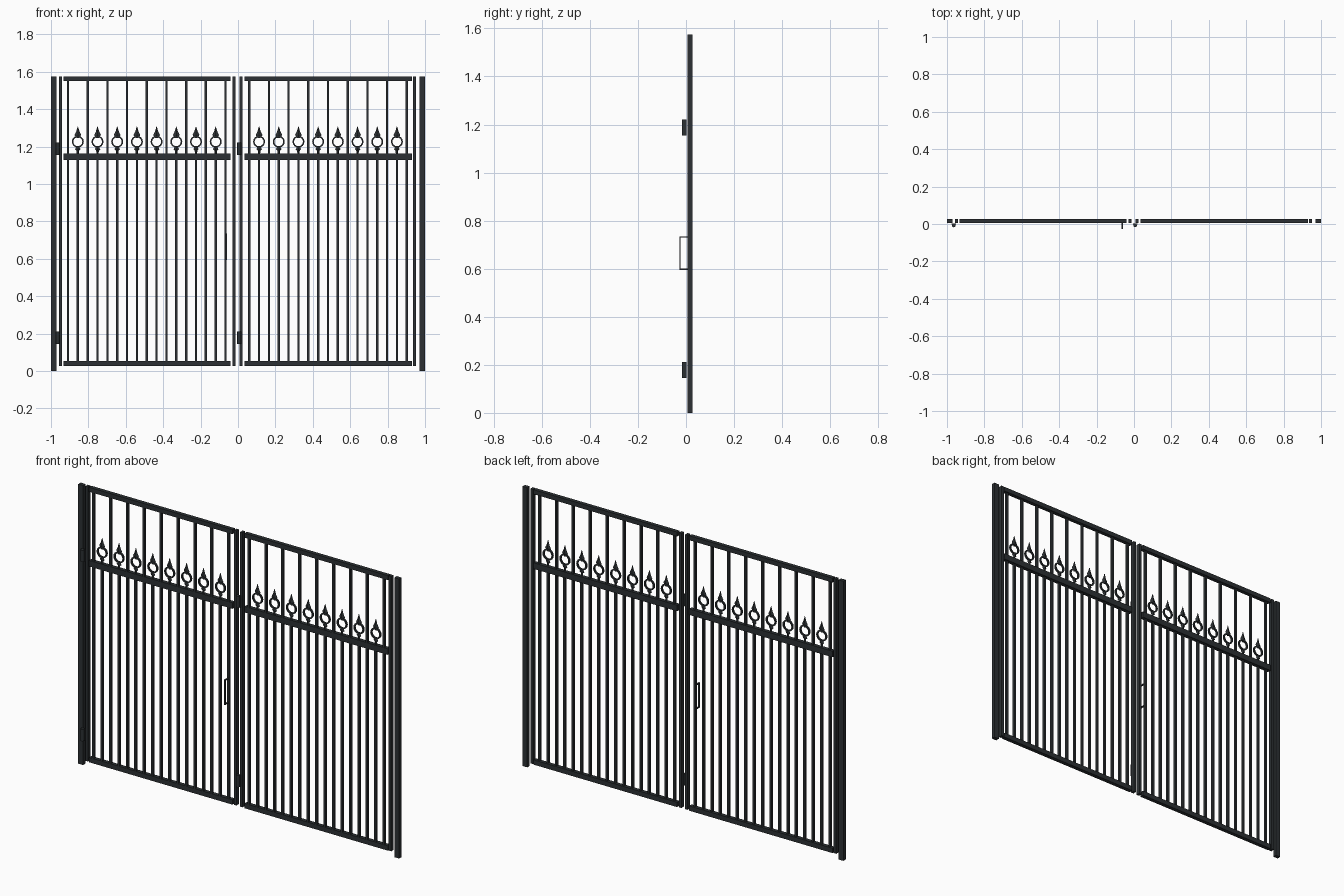
import bpy, bmesh
from math import sin, cos, pi
from mathutils import Matrix, Vector

if "Cube" in bpy.data.objects:
    bpy.data.objects.remove(bpy.data.objects["Cube"])

iron = bpy.data.materials.new("dark_iron")
iron.diffuse_color = (0.025, 0.03, 0.033, 1)
iron.use_nodes = True
iron.node_tree.nodes["Principled BSDF"].inputs["Base Color"].default_value = iron.diffuse_color


def finish(name, bm):
    bmesh.ops.recalc_face_normals(bm, faces=bm.faces)
    me = bpy.data.meshes.new(name)
    bm.to_mesh(me)
    bm.free()
    me.materials.append(iron)
    ob = bpy.data.objects.new(name, me)
    bpy.context.collection.objects.link(ob)
    return ob


def add_box(bm, x0, x1, y0, y1, z0, z1):
    m = Matrix.Translation(((x0 + x1) / 2, (y0 + y1) / 2, (z0 + z1) / 2))
    bmesh.ops.create_cube(bm, size=1, matrix=m @ Matrix.Diagonal((x1 - x0, y1 - y0, z1 - z0, 1)))


def boxes(name, items):
    bm = bmesh.new()
    for b in items:
        add_box(bm, *b)
    return finish(name, bm)


def loft(bm, rings, closed=False):
    # skin equal-length vertex rings, capping the ends when open
    vs = [[bm.verts.new(p) for p in r] for r in rings]
    n = len(vs[0])
    pairs = list(zip(vs, vs[1:])) + ([(vs[-1], vs[0])] if closed else [])
    for a, b in pairs:
        for i in range(n):
            bm.faces.new((a[i], a[(i + 1) % n], b[(i + 1) % n], b[i]))
    if not closed:
        bm.faces.new(vs[0])
        bm.faces.new(vs[-1])


Y0, Y1 = 0.006, 0.028        # frame depth
BY0, BY1 = 0.007, 0.021      # bar depth
PITCH = 0.1053

# outer posts
boxes("left_post", [(-1, -0.97, Y0, Y1, 0, 1.575)])
boxes("right_post", [(0.97, 1, Y0, Y1, 0, 1.575)])


def finials(name, first):
    bm = bmesh.new()
    yc = (BY0 + BY1) / 2
    for i in range(8):
        cx = first + PITCH * i
        # spear tip and foot: four-sided stacked sections
        tip = [(1.245, .007, .005), (1.262, .018, .007), (1.28, .009, .005), (1.307, .001, .001)]
        foot = [(1.16, .006, .006), (1.178, .007, .006), (1.186, .015, .007), (1.2, .006, .005)]
        for prof in (tip, foot):
            loft(bm, [[(cx - w, yc, z), (cx, yc - d, z), (cx + w, yc, z), (cx, yc + d, z)]
                      for z, w, d in prof])
        # open scroll ring
        rings = []
        for k in range(16):
            a = 2 * pi * k / 16
            ring = []
            for r, y in ((.024, -.005), (.032, -.005), (.032, .005), (.024, .005)):
                ring.append((cx + r * cos(a), yc + y, 1.226 + r * sin(a)))
            rings.append(ring)
        loft(bm, rings, closed=True)
    return finish(name, bm)


# two leaves
for side, stile_l, rail_l, rail_r, stile_r, bar0 in (
        ("left", -0.956, -0.933, -0.039, -0.03, -0.909),
        ("right", 0.009, 0.036, 0.93, 0.935, 0.06)):
    boxes(side + "_leaf_stiles", [(s, s + 0.016, Y0, Y1, 0.028, 1.575) for s in (stile_l, stile_r)])
    boxes(side + "_leaf_rails", [(rail_l, rail_r, Y0, Y1, a, b)
                                 for a, b in ((0.026, 0.053), (1.129, 1.163), (1.55, 1.575))])
    bars = []
    for i in range(17):
        x = bar0 + PITCH / 2 * i
        top = 1.555 if i % 2 == 0 else 1.135
        bars.append((x - 0.006, x + 0.006, BY0, BY1, 0.045, top))
    boxes(side + "_leaf_bars", bars)
    finials(side + "_leaf_finials", bar0 + PITCH / 2)

# hinges: barrel with a thin leaf behind it
for label, x in (("left", -0.964), ("centre", 0.006)):
    for level, z in (("lower", 0.178), ("upper", 1.188)):
        bm = bmesh.new()
        bmesh.ops.create_cone(bm, cap_ends=True, segments=16, radius1=0.0095, radius2=0.0095,
                              depth=0.066, matrix=Matrix.Translation((x, -0.008, z)))
        add_box(bm, x - 0.012, x + 0.012, -0.004, 0.002, z - 0.033, z + 0.033)
        ob = finish(f"{label}_{level}_hinge", bm)

# pull handle
hx = -0.064
boxes("pull_handle", [
    (hx - 0.004, hx + 0.004, -0.028, -0.022, 0.594, 0.735),
    (hx - 0.004, hx + 0.004, -0.023, 0.008, 0.594, 0.6),
    (hx - 0.004, hx + 0.004, -0.023, 0.008, 0.729, 0.735)])
